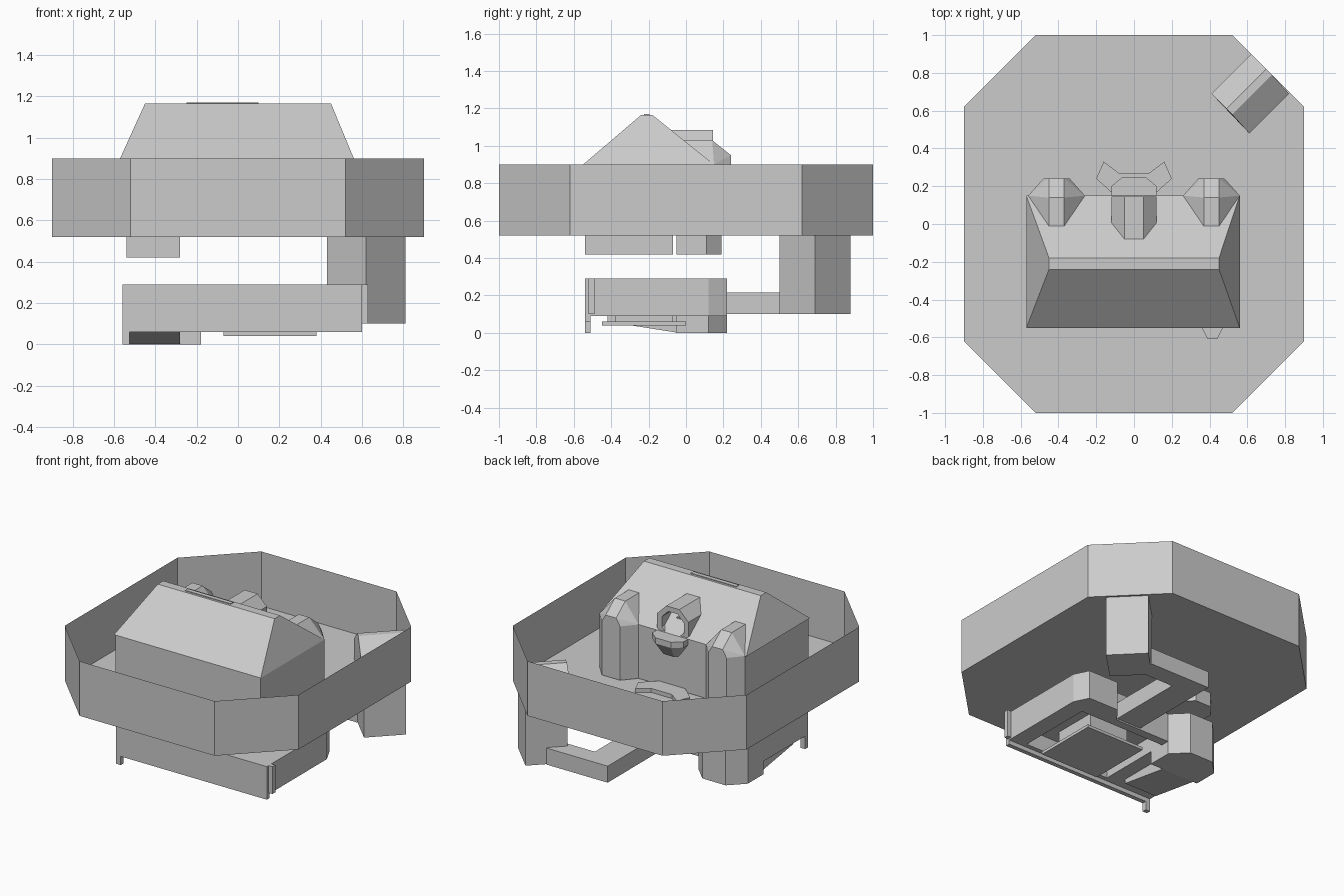
import bpy
import bmesh

old = bpy.data.objects.get("Cube")
if old:
    bpy.data.objects.remove(old, do_unlink=True)

grey = bpy.data.materials.new("stone grey")
grey.use_nodes = True
grey.diffuse_color = (0.6, 0.6, 0.6, 1)
grey.node_tree.nodes["Principled BSDF"].inputs["Base Color"].default_value = (0.6, 0.6, 0.6, 1)


def finish(name, bm):
    mesh = bpy.data.meshes.new(name)
    bm.to_mesh(mesh)
    bm.free()
    mesh.materials.append(grey)
    ob = bpy.data.objects.new(name, mesh)
    bpy.context.scene.collection.objects.link(ob)
    return ob


def hull(name, points):
    """Convex solid around a few points."""
    bm = bmesh.new()
    for p in points:
        bm.verts.new(p)
    bmesh.ops.convex_hull(bm, input=bm.verts[:])
    bmesh.ops.dissolve_limit(bm, angle_limit=0.01, verts=bm.verts[:], edges=bm.edges[:])
    bmesh.ops.recalc_face_normals(bm, faces=bm.faces[:])
    return finish(name, bm)


def prism(name, outline, z0, z1, top=True):
    """Upright extrusion of an outline, optionally open above."""
    bm = bmesh.new()
    base = [bm.verts.new((x, y, z0)) for x, y in outline]
    head = [bm.verts.new((x, y, z1)) for x, y in outline]
    bm.faces.new(base)
    if top:
        bm.faces.new(head)
    for i in range(len(base)):
        j = (i + 1) % len(base)
        bm.faces.new((base[i], base[j], head[j], head[i]))
    bmesh.ops.recalc_face_normals(bm, faces=bm.faces[:])
    return finish(name, bm)


def rect(x0, x1, y0, y1):
    return [(x0, y0), (x1, y0), (x1, y1), (x0, y1)]


def box(name, x0, x1, y0, y1, z0, z1):
    return prism(name, rect(x0, x1, y0, y1), z0, z1)


def cut(target, cutter):
    cutter.hide_render = True
    cutter.hide_viewport = True
    mod = target.modifiers.new("recess", 'BOOLEAN')
    mod.operation = 'DIFFERENCE'
    mod.solver = 'EXACT'
    mod.object = cutter


# Octagonal courtyard, a thin open tray
prism("courtyard", [(-0.52, -1), (0.52, -1), (0.9, -0.62), (0.9, 0.62),
                    (0.52, 1), (-0.52, 1), (-0.9, 0.62), (-0.9, -0.62)],
      0.52, 0.9, top=False)

# House body and hipped roof
box("house_walls", -0.56, 0.56, -0.55, 0.15, 0.525, 0.9)
hull("house_roof", [(x, y, 0.9) for x in (-0.57, 0.56) for y in (-0.55, 0.15)]
     + [(x, y, 1.165) for x in (-0.45, 0.45) for y in (-0.24, -0.18)])
box("ridge_cap", -0.25, 0.1, -0.225, -0.195, 1.16, 1.17)

# Rear bays with faceted roofs
for side, cx in (("right", -0.41), ("left", 0.41)):
    foot = [(cx - 0.15, 0.15), (cx - 0.07, 0.24), (cx + 0.07, 0.24), (cx + 0.15, 0.15)]
    prism(side + "_bay", [(cx - 0.15, 0), *foot, (cx + 0.15, 0)], 0.525, 0.9)
    crown = [(cx + s, y, z) for s in (-0.04, 0.04)
             for y, z in ((-0.03, 1.03), (0.14, 1.03), (0.24, 0.95))]
    hull(side + "_bay_roof", [(x, y, 0.9) for x, y in foot] + crown)

# Eight sided dormer with a recessed opening
def ring(w, f, zc, y):
    return [(s * a, y, zc + t * b) for a, b in ((w, f), (f, w))
            for s in (-1, 1) for t in (-1, 1)]

dormer = hull("dormer", ring(0.12, 0.05, 0.965, -0.1) + ring(0.12, 0.05, 0.965, 0.145)
              )
opening = hull("dormer_cutter", ring(0.085, 0.035, 0.965, 0.02) + ring(0.085, 0.035, 0.965, 0.2))
cut(dormer, opening)
box("dormer_door", -0.03, 0.03, 0.0, 0.06, 0.88, 0.98)

# Balcony tapering down to the wall
half = [(-0.12, 0.14), (-0.12, 0.2), (-0.06, 0.25), (0.06, 0.25), (0.12, 0.2), (0.12, 0.14)]
hull("balcony", [(x, y, z) for x, y in half for z in (0.86, 0.9)]
     + [(-0.05, 0.14, 0.76), (0.05, 0.14, 0.76), (-0.04, 0.19, 0.77), (0.04, 0.19, 0.77)])

# Low steps at the rear and front doors
prism("rear_step", [(-0.2, 0.24), (-0.16, 0.33), (-0.08, 0.27), (0.08, 0.27),
                    (0.16, 0.33), (0.2, 0.24), (0.1, 0.15), (-0.1, 0.15)], 0.522, 0.55)
prism("front_step", [(0.36, -0.55), (0.39, -0.61), (0.44, -0.61), (0.47, -0.55)], 0.522, 0.56)

# Corner stair tower, turned square, with a gabled top
prism("stair_tower", [(0.62, 0.5), (0.81, 0.69), (0.62, 0.88), (0.43, 0.69)], 0.1, 0.54)
gable = []
for k in (0, 0.21):
    gable += [(0.41 + k, 0.69 + k, z) for z in (0.525, 0.66)]
    gable += [(0.61 + k, 0.48 + k, z) for z in (0.525, 0.66)]
    gable += [(0.49 + k, 0.61 + k, 0.75), (0.52 + k, 0.58 + k, 0.75)]
hull("stair_roof", gable)

# L-shaped passage from the tower to the cellar
box("passage_rear", 0.05, 0.52, 0.66, 0.79, 0.1, 0.215)
box("passage_front", 0.05, 0.24, 0.12, 0.66, 0.1, 0.215)

# Cellar with a sunken recess underneath
cellar = prism("cellar", [(-0.56, -0.54), (0.6, -0.54), (0.6, 0.12), (0.55, 0.22),
                          (0.32, 0.22), (0.24, 0.12), (-0.56, 0.12)], 0.09, 0.29)
cut(cellar, box("cellar_cutter", -0.18, 0.48, -0.48, 0.06, 0.0, 0.2))
box("cellar_front", -0.53, 0.6, -0.54, -0.51, 0.06, 0.29)
box("cellar_pit", -0.07, 0.38, -0.45, 0.0, 0.04, 0.06)
box("pit_core", 0.0, 0.3, -0.38, -0.07, 0.06, 0.2)
box("right_corner_post", -0.56, -0.525, -0.54, -0.51, 0.0, 0.29)
box("left_corner_post", 0.6, 0.63, -0.52, -0.49, 0.1, 0.29)

# Cellar tower and its sloping underside
tower = [(-0.56, -0.05), (-0.56, 0.12), (-0.46, 0.22), (-0.28, 0.22), (-0.18, 0.12), (-0.18, -0.05)]
prism("cellar_tower", tower, 0.0, 0.29)
hull("sloping_floor", [(x, y, z) for x in (-0.53, -0.28)
                       for y, z in ((-0.42, 0.1), (-0.42, 0.06), (-0.04, 0.1), (-0.04, 0.0))])

# Shallow pits hanging below the courtyard
pit = [(-0.54, -0.05), (-0.54, 0.11), (-0.47, 0.19), (-0.35, 0.19), (-0.28, 0.11), (-0.28, -0.05)]
prism("rear_pit", pit, 0.42, 0.523)
box("front_pit", -0.54, -0.28, -0.54, -0.07, 0.42, 0.523)
